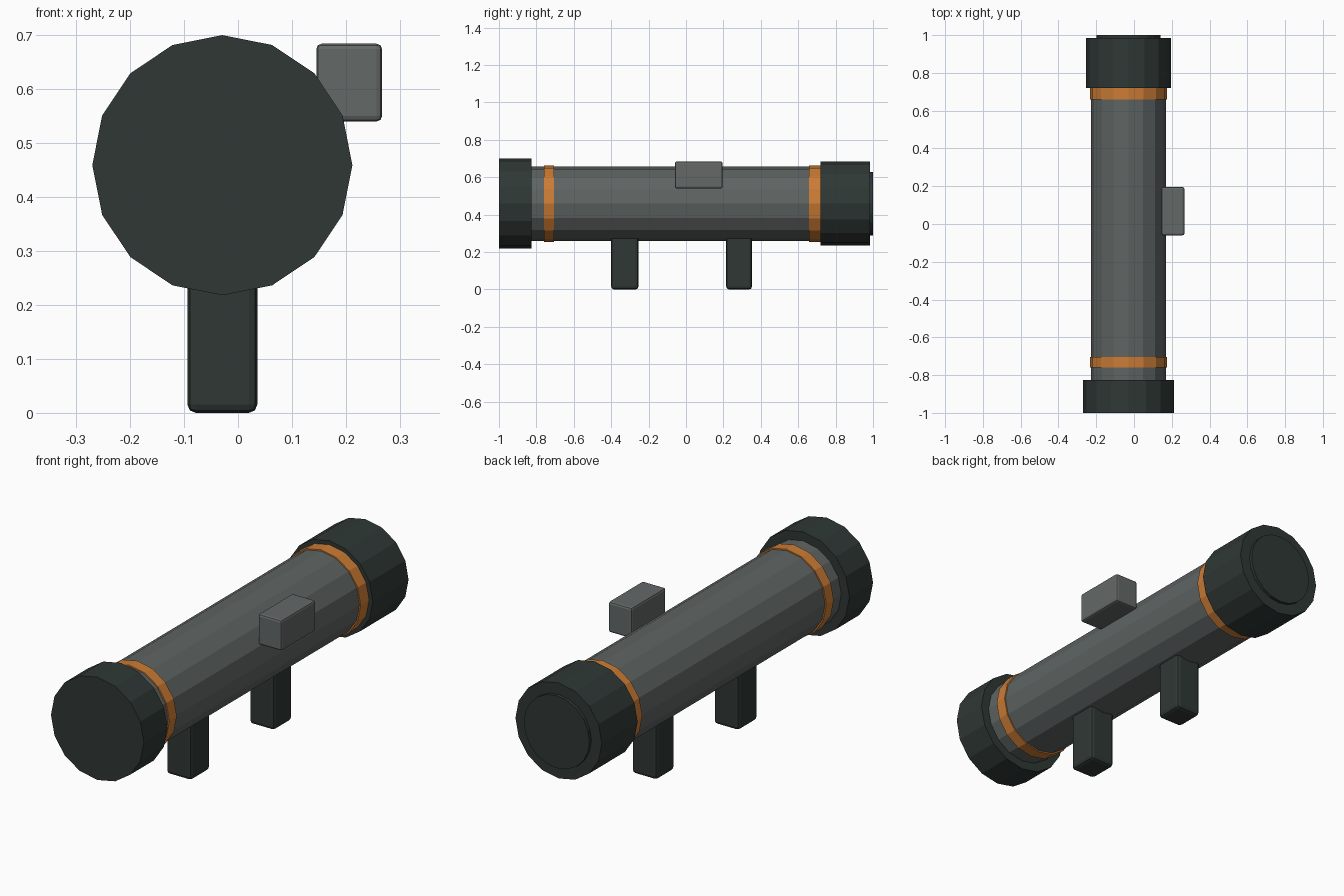
import bpy
from math import pi

cube = bpy.data.objects.get("Cube")
if cube:
    bpy.data.objects.remove(cube, do_unlink=True)

AXIS_X, AXIS_Z = -0.029, 0.459


def material(name, colour):
    mat = bpy.data.materials.new(name)
    mat.use_nodes = True
    mat.diffuse_color = colour
    mat.node_tree.nodes["Principled BSDF"].inputs["Base Color"].default_value = colour
    return mat


dark = material("dark green grey", (0.028, 0.039, 0.036, 1))
grey = material("mid grey", (0.112, 0.128, 0.125, 1))
light = material("light grey", (0.125, 0.139, 0.137, 1))
orange = material("orange", (0.6, 0.2, 0.035, 1))


def barrel(name, y0, y1, radius, mat, sides=16):
    """Faceted cylinder along y on the tube axis, one vertex at the top."""
    bpy.ops.mesh.primitive_cylinder_add(
        vertices=sides, radius=radius, depth=y1 - y0,
        location=(AXIS_X, (y0 + y1) / 2, AXIS_Z), rotation=(pi / 2, 0, 0))
    obj = bpy.context.object
    obj.name = name
    obj.data.materials.append(mat)


def block(name, low, high, bevel, mat):
    """Box between two corners with softened edges."""
    bpy.ops.mesh.primitive_cube_add(
        size=1, location=[(a + b) / 2 for a, b in zip(low, high)])
    obj = bpy.context.object
    obj.name = name
    obj.scale = [b - a for a, b in zip(low, high)]
    bpy.ops.object.transform_apply(location=False, rotation=False, scale=True)
    obj.data.materials.append(mat)
    mod = obj.modifiers.new("soft edges", "BEVEL")
    mod.width = bevel
    mod.segments = 2


# Tube with its end caps and coloured bands
barrel("tube", -0.9, 0.9, 0.199, grey)
barrel("front_cap", -1.0, -0.825, 0.241, dark)
barrel("rear_cap", 0.72, 0.985, 0.224, dark)
barrel("rear_disc", 0.95, 1.0, 0.17, dark, 20)
barrel("front_band", -0.76, -0.705, 0.205, orange)
barrel("rear_band", 0.658, 0.72, 0.205, orange)

# Grips under the tube
block("front_grip", (-0.094, -0.4, 0), (0.036, -0.254, 0.3), 0.016, dark)
block("rear_grip", (-0.094, 0.215, 0), (0.036, 0.353, 0.3), 0.016, dark)

# Sight box on the left side
block("sight", (0.145, -0.06, 0.54), (0.267, 0.196, 0.684), 0.01, light)
